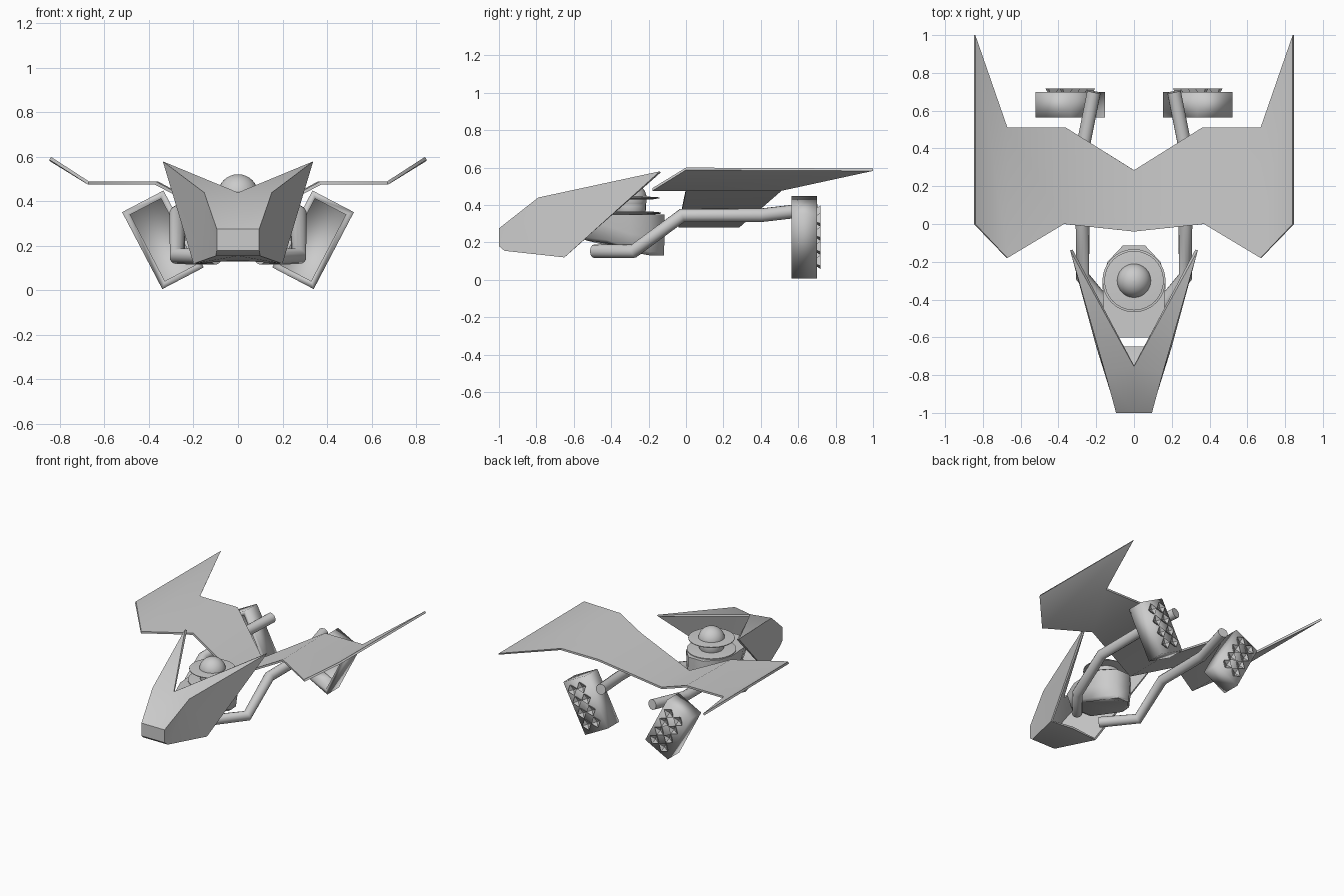
import bpy, bmesh, math

if "Cube" in bpy.data.objects:
    bpy.data.objects.remove(bpy.data.objects["Cube"])

grey = bpy.data.materials.new("hull_grey")
grey.diffuse_color = (0.6, 0.6, 0.6, 1)
grey.use_nodes = True
grey.node_tree.nodes["Principled BSDF"].inputs["Base Color"].default_value = grey.diffuse_color


def finish(ob, mirror=False, thick=0, angle=60):
    """Bake modifiers, colour and shade one part."""
    bpy.ops.object.select_all(action='DESELECT')
    ob.select_set(True)
    bpy.context.view_layer.objects.active = ob
    if ob.type == 'CURVE':
        bpy.ops.object.convert(target='MESH')
        ob = bpy.context.object
    if mirror:
        ob.modifiers.new("mirror", 'MIRROR')
    if thick:
        m = ob.modifiers.new("shell", 'SOLIDIFY')
        m.thickness, m.offset = thick, -1
    bpy.ops.object.convert(target='MESH')
    ob = bpy.context.object
    bpy.ops.object.shade_smooth_by_angle(angle=math.radians(angle))
    ob.data.materials.clear()
    ob.data.materials.append(grey)
    return ob


def mesh_part(name, verts, faces, fix=False, **kw):
    me = bpy.data.meshes.new(name)
    me.from_pydata(verts, [], faces)
    if fix:
        bm = bmesh.new()
        bm.from_mesh(me)
        bmesh.ops.recalc_face_normals(bm, faces=bm.faces)
        bm.to_mesh(me)
        bm.free()
    ob = bpy.data.objects.new(name, me)
    bpy.context.collection.objects.link(ob)
    return finish(ob, **kw)


def lathe(name, profile, y, n=32, angle=40):
    """Revolve (radius, z) points around a vertical axis at the given y."""
    verts, faces = [], []
    for r, z in profile:
        for i in range(n):
            a = 2 * math.pi * i / n
            verts.append((r * math.cos(a), y + r * math.sin(a), z))
    for k in range(len(profile) - 1):
        for i in range(n):
            j = (i + 1) % n
            faces.append((k * n + i, k * n + j, (k + 1) * n + j, (k + 1) * n + i))
    faces.append(tuple(range(n))[::-1])
    faces.append(tuple(range((len(profile) - 1) * n, len(profile) * n)))
    return mesh_part(name, verts, faces, fix=True, angle=angle)


# Wing: folded sheet, dipping to a V in the middle and rising at the tips
mesh_part("wing",
          [(0, -.04, .295), (0, .285, .295), (.37, 0, .49), (.36, .51, .49),
           (.67, -.18, .49), (.67, .51, .49), (.84, 0, .6), (.84, 1, .595)],
          [(0, 2, 3, 1), (2, 4, 5, 3), (4, 6, 7, 5)],
          mirror=True, thick=.015, angle=65)

# Nose cowl: open-backed shell with a V cut in its crown
A0, A, B0, B, C0, C, D0, D, S, V, T = range(11)
mesh_part("nose_cowl",
          [(0, -1, .275), (.095, -1, .275), (0, -1, .18), (.095, -1, .18),
           (0, -.97, .155), (.1, -.97, .155), (0, -.65, .135), (.2, -.65, .12),
           (.152, -.79, .44), (0, -.755, .44), (.338, -.14, .58)],
          [(A0, B0, B, A), (B0, C0, C, B), (C0, D0, D, C), (A0, A, S, V),
           (V, S, T), (A, B, C, S), (S, C, D), (S, D, T)],
          mirror=True, thick=.015, angle=50)

# Cockpit pod: faceted tub lofted from one plan outline
half = [(.06, -.115), (.14, -.2), (.168, -.3), (.16, -.45), (.1, -.6)]
plan = half + [(-x, y) for x, y in reversed(half)]
n = len(plan)
verts, faces = [], []
for s, z in ((1, .35), (.95, .23), (.86, .15), (.7, .13)):
    for x, y in plan:
        lift = max(0, min(1, (-y - .25) / .25)) * .08 if z < .3 else 0
        verts.append((x * s, -.14 + (y + .14) * (.5 + .5 * s), z + lift))
for k in range(3):
    for i in range(n):
        j = (i + 1) % n
        faces.append((k * n + i, k * n + j, k * n + n + j, k * n + n + i))
faces += [tuple(range(n)), tuple(range(3 * n, 4 * n))]
mesh_part("cockpit_pod", verts, faces, fix=True, angle=50)

# Saucer discs, neck and dome ball
lathe("lower_disc", [(.13, .35), (.167, .354), (.167, .36), (.13, .364)], -.3)
lathe("upper_disc", [(.12, .43), (.157, .436), (.157, .441), (.1, .445)], -.3)
lathe("disc_neck", [(.07, .34), (.085, .37), (.085, .43), (.07, .45)], -.3)
lathe("dome_ball", [(.09 * math.sin(a) + .0005, .432 - .09 * math.cos(a))
                    for a in [math.pi * i / 16 for i in range(17)]], -.3)

# Bent support arms
path = [(.1, -.49, .153), (.272, -.28, .153), (.272, -.02, .345),
        (.272, .4, .345), (.212, .7, .38)]
cu = bpy.data.curves.new("support_arms", 'CURVE')
cu.dimensions = '3D'
cu.bevel_depth, cu.bevel_resolution, cu.use_fill_caps = .037, 4, True
sp = cu.splines.new('POLY')
sp.points.add(len(path) - 1)
for p, co in zip(sp.points, path):
    p.co = (*co, 1)
arm = bpy.data.objects.new("support_arms", cu)
bpy.context.collection.objects.link(arm)
finish(arm, mirror=True, angle=50)


# Thruster panels: tilted hollow boxes with flared studs on the back
tilt = math.atan2(.463, .886)
ct, st = math.cos(tilt), math.sin(tilt)


def place(v, y, u):
    return (.3375 + v * ct + u * st, y, .2275 - v * st + u * ct)


def box_ring(v, u, y):
    return [place(a * v, y, b * u) for a, b in ((-1, -1), (-1, 1), (1, 1), (1, -1))]


def bridge(a, b):
    return [(a + i, a + (i + 1) % 4, b + (i + 1) % 4, b + i) for i in range(4)]


verts = (box_ring(.105, .195, .565) + box_ring(.105, .195, .70)
         + box_ring(.078, .168, .565) + box_ring(.078, .168, .69))
faces = bridge(0, 4) + [(4, 5, 6, 7)]                    # outside and back
faces += [f[::-1] for f in bridge(0, 8)]                 # front rim
faces += [f[::-1] for f in bridge(8, 12)]                # inner walls
mesh_part("thruster_panels", verts, faces, mirror=True, angle=95)

verts, faces = [], []
for v in (-.042, .042):
    for r in range(4):
        u = (r - 1.5) * .085
        k = len(verts)
        for h, y in ((.028, .70), (.041, .718)):
            verts += [place(v + a * h, y, u + b * h)
                      for a, b in ((-1, 0), (0, 1), (1, 0), (0, -1))]
        verts.append(place(v, .704, u))
        faces += bridge(k, k + 4)
        faces += [(k + 4 + i, k + 4 + (i + 1) % 4, k + 8) for i in range(4)]
mesh_part("thruster_studs", verts, faces, mirror=True, angle=30)
